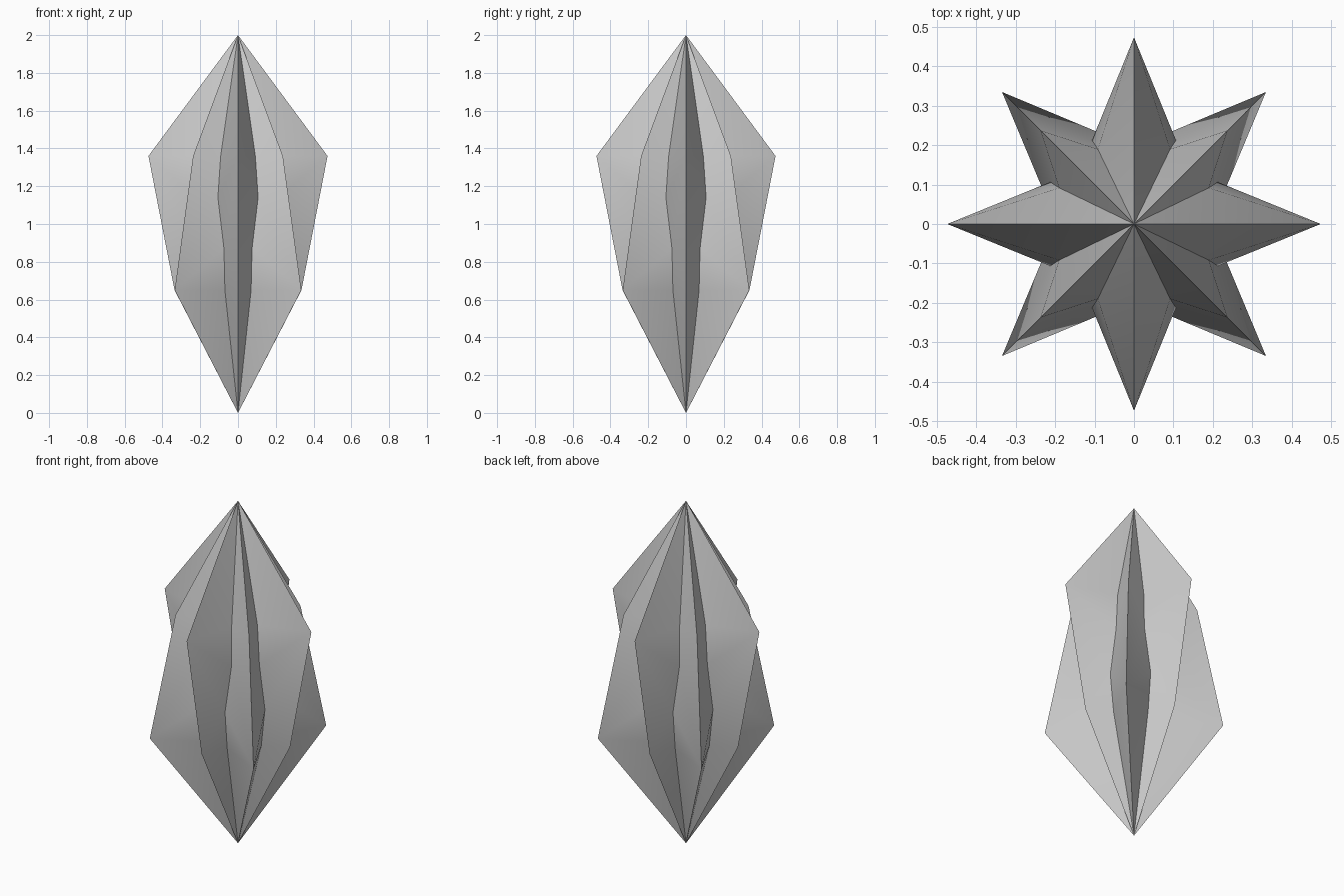
import bpy
import bmesh
from math import cos, sin, radians, pi

cube = bpy.data.objects.get("Cube")
if cube:
    bpy.data.objects.remove(cube, do_unlink=True)

HEIGHT = 2.0
LOW, HIGH = 0.65, 1.36            # heights of the two star rings
WIDE, NARROW = 0.474, 0.336       # ridge radii
# Valley points: radius, angle away from the cardinal ridge, height
VALLEY = [(0.211, 19.2, LOW), (0.238, 18.2, 0.87),
          (0.238, 26.6, 1.14), (0.211, 25.8, HIGH)]

stone = bpy.data.materials.new("grey stone")
stone.diffuse_color = (0.6, 0.6, 0.6, 1)
stone.use_nodes = True
stone.node_tree.nodes["Principled BSDF"].inputs["Base Color"].default_value = (0.6, 0.6, 0.6, 1)

bm = bmesh.new()


def point(radius, angle, z):
    return bm.verts.new((radius * cos(angle), radius * sin(angle), z))


bottom = bm.verts.new((0, 0, 0))
top = bm.verts.new((0, 0, HEIGHT))

# Ridges alternate: cardinal ones are wide high up, diagonal ones low down
ridges, valleys = [], []
for i in range(8):
    angle = i * pi / 4
    cardinal = i % 2 == 0
    ridges.append((point(NARROW if cardinal else WIDE, angle, LOW),
                   point(WIDE if cardinal else NARROW, angle, HIGH)))
    start = angle if cardinal else angle + pi / 4
    side = 1 if cardinal else -1
    valleys.append([point(r, start + side * radians(a), z) for r, a, z in VALLEY])


# One flank of a star arm, from its ridge to the neighbouring valley
def flank(ridge, valley, cardinal):
    low, high = ridge
    v0, v1, v2, v3 = valley
    bm.faces.new((bottom, low, v0))
    bm.faces.new((top, high, v3))
    if cardinal:
        middle = [(high, v3, v2), (high, v2, v1), (high, v1, low), (low, v1, v0)]
    else:
        middle = [(low, v0, v1), (low, v1, v2), (low, v2, high), (high, v2, v3)]
    for tri in middle:
        bm.faces.new(tri)


for i in range(8):
    for valley in (valleys[i], valleys[i - 1]):
        flank(ridges[i], valley, i % 2 == 0)

bmesh.ops.recalc_face_normals(bm, faces=bm.faces)

mesh = bpy.data.meshes.new("star_crystal")
bm.to_mesh(mesh)
bm.free()
mesh.materials.append(stone)
crystal = bpy.data.objects.new("star_crystal", mesh)
bpy.context.collection.objects.link(crystal)

# Soft bends, sharp ridges and valleys
bpy.ops.object.select_all(action="DESELECT")
crystal.select_set(True)
bpy.context.view_layer.objects.active = crystal
bpy.ops.object.shade_smooth_by_angle(angle=radians(30))
